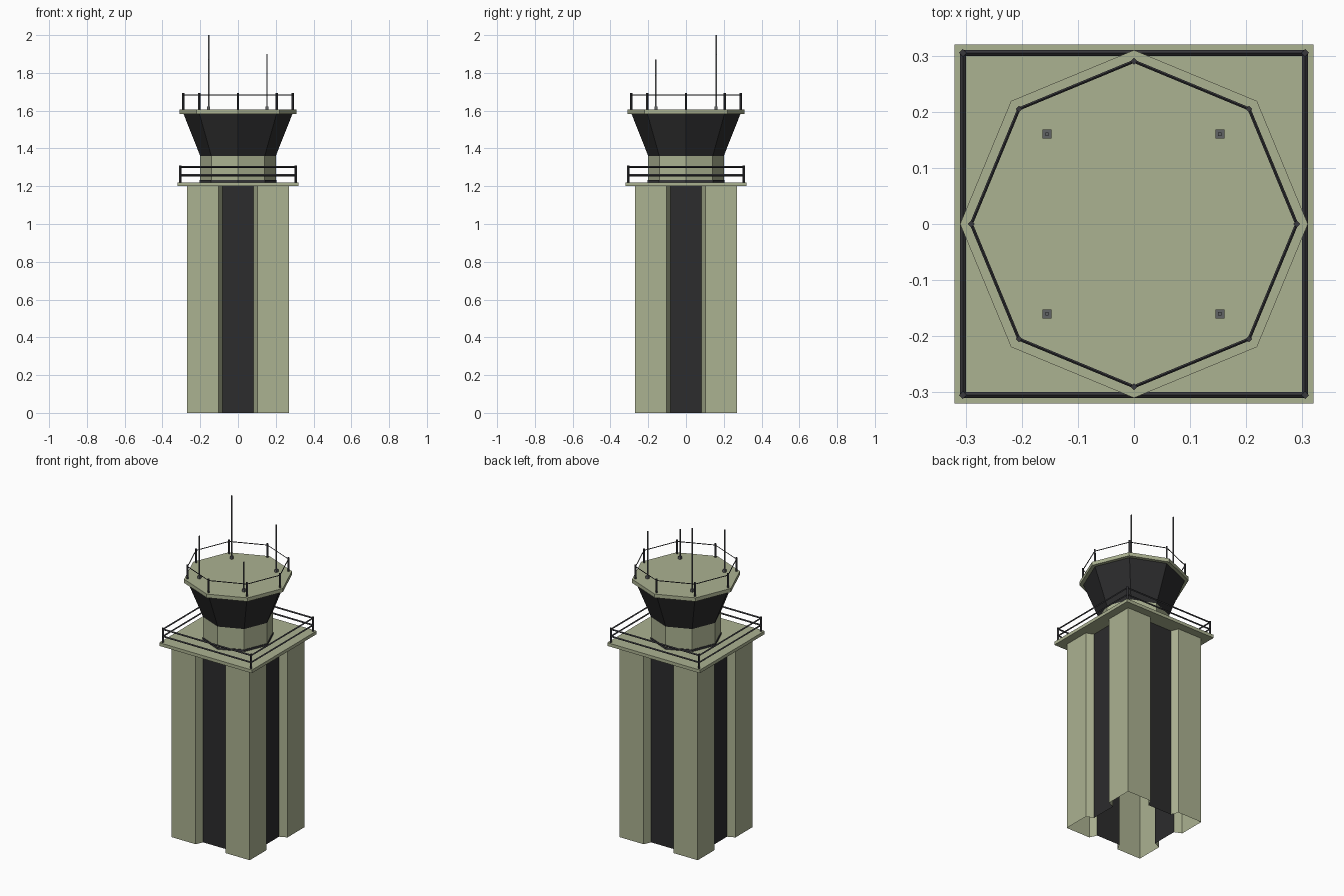
import bpy, bmesh, math
from mathutils import Vector

if "Cube" in bpy.data.objects:
    bpy.data.objects.remove(bpy.data.objects["Cube"])


def material(name, rgb):
    m = bpy.data.materials.new(name)
    m.diffuse_color = (*rgb, 1)
    m.use_nodes = True
    m.node_tree.nodes["Principled BSDF"].inputs["Base Color"].default_value = m.diffuse_color
    return m


GREEN = material("pale_green_concrete", (0.41, 0.445, 0.285))
BLACK = material("black_glass", (0.025, 0.025, 0.026))
RAIL = material("dark_rail_metal", (0.04, 0.04, 0.046))
GREY = material("antenna_grey", (0.12, 0.125, 0.13))


def finish(name, bm, *mats):
    me = bpy.data.meshes.new(name)
    bm.to_mesh(me)
    bm.free()
    for m in mats:
        me.materials.append(m)
    ob = bpy.data.objects.new(name, me)
    bpy.context.collection.objects.link(ob)
    return ob


def box(name, centre, size, mat):
    bm = bmesh.new()
    bmesh.ops.create_cube(bm, size=1)
    for v in bm.verts:
        v.co = Vector([c + a * s for c, a, s in zip(centre, v.co, size)])
    return finish(name, bm, mat)


def ring_points(n, r, z, start=0):
    return [Vector((r * math.cos(start + math.tau * i / n),
                    r * math.sin(start + math.tau * i / n), z)) for i in range(n)]


def octagon(name, z0, r0, z1, r1, mat):
    bm = bmesh.new()
    low = [bm.verts.new(p) for p in ring_points(8, r0, z0)]
    top = [bm.verts.new(p) for p in ring_points(8, r1, z1)]
    for i in range(8):
        j = (i + 1) % 8
        bm.faces.new((low[i], low[j], top[j], top[i]))
    bm.faces.new(top)
    bm.faces.new(low[::-1])
    return finish(name, bm, mat)


def bar(bm, a, b, r):
    # four-sided rod between two points
    d = b - a
    geo = bmesh.ops.create_cone(bm, cap_ends=True, segments=4,
                                radius1=r, radius2=r, depth=d.length)
    rot = d.to_track_quat('Z', 'Y')
    for v in geo['verts']:
        v.co = rot @ v.co + (a + b) / 2


def railing(name, corners, z0, z1, rail_heights, post_r, rail_r):
    bm = bmesh.new()
    for i, p in enumerate(corners):
        q = corners[(i + 1) % len(corners)]
        bar(bm, Vector((p.x, p.y, z0)), Vector((p.x, p.y, z1)), post_r)
        for h in rail_heights:
            bar(bm, Vector((p.x, p.y, h)), Vector((q.x, q.y, h)), rail_r)
    return finish(name, bm, RAIL)


# Shaft: open-bottomed shell, one side profile turned four times
side = [(-0.27, -0.27), (-0.103, -0.27), (-0.083, -0.225),
        (0.083, -0.225), (0.103, -0.27)]
outline = []
for k in range(4):
    c, s = [(1, 0), (0, 1), (-1, 0), (0, -1)][k]
    outline += [(x * c - y * s, x * s + y * c) for x, y in side]
bm = bmesh.new()
low = [bm.verts.new((x, y, 0)) for x, y in outline]
top = [bm.verts.new((x, y, 1.2)) for x, y in outline]
for i in range(len(outline)):
    j = (i + 1) % len(outline)
    f = bm.faces.new((low[i], low[j], top[j], top[i]))
    f.material_index = 1 if i % 5 == 2 else 0   # recessed strip is dark
finish("tower_shaft", bm, GREEN, BLACK)

# Walkway platform and its square railing
box("walkway_platform", (0, 0, 1.21), (0.64, 0.64, 0.02), GREEN)
railing("walkway_railing", ring_points(4, 0.305 * math.sqrt(2), 0, math.pi / 4),
        1.22, 1.31, (1.258, 1.302), 0.007, 0.0055)

# Control room
octagon("cab_base_trim", 1.22, 0.204, 1.232, 0.204, RAIL)
octagon("cab_base", 1.22, 0.2, 1.36, 0.2, GREEN)
octagon("cab_windows", 1.36, 0.2, 1.582, 0.288, BLACK)
octagon("cab_roof", 1.582, 0.31, 1.605, 0.31, GREEN)
railing("roof_railing", ring_points(8, 0.29, 0), 1.605, 1.693, (1.682,), 0.006, 0.0028)

# Antennas, each with a small foot
for x, y, h in ((-0.155, 0.16, 2.0), (0.153, 0.16, 1.9),
                (-0.155, -0.16, 1.87), (0.153, -0.16, 1.79)):
    box("antenna_foot", (x, y, 1.613), (0.016, 0.016, 0.018), GREY)
    box("antenna_mast", (x, y, (1.605 + h) / 2), (0.006, 0.006, h - 1.605), GREY)
